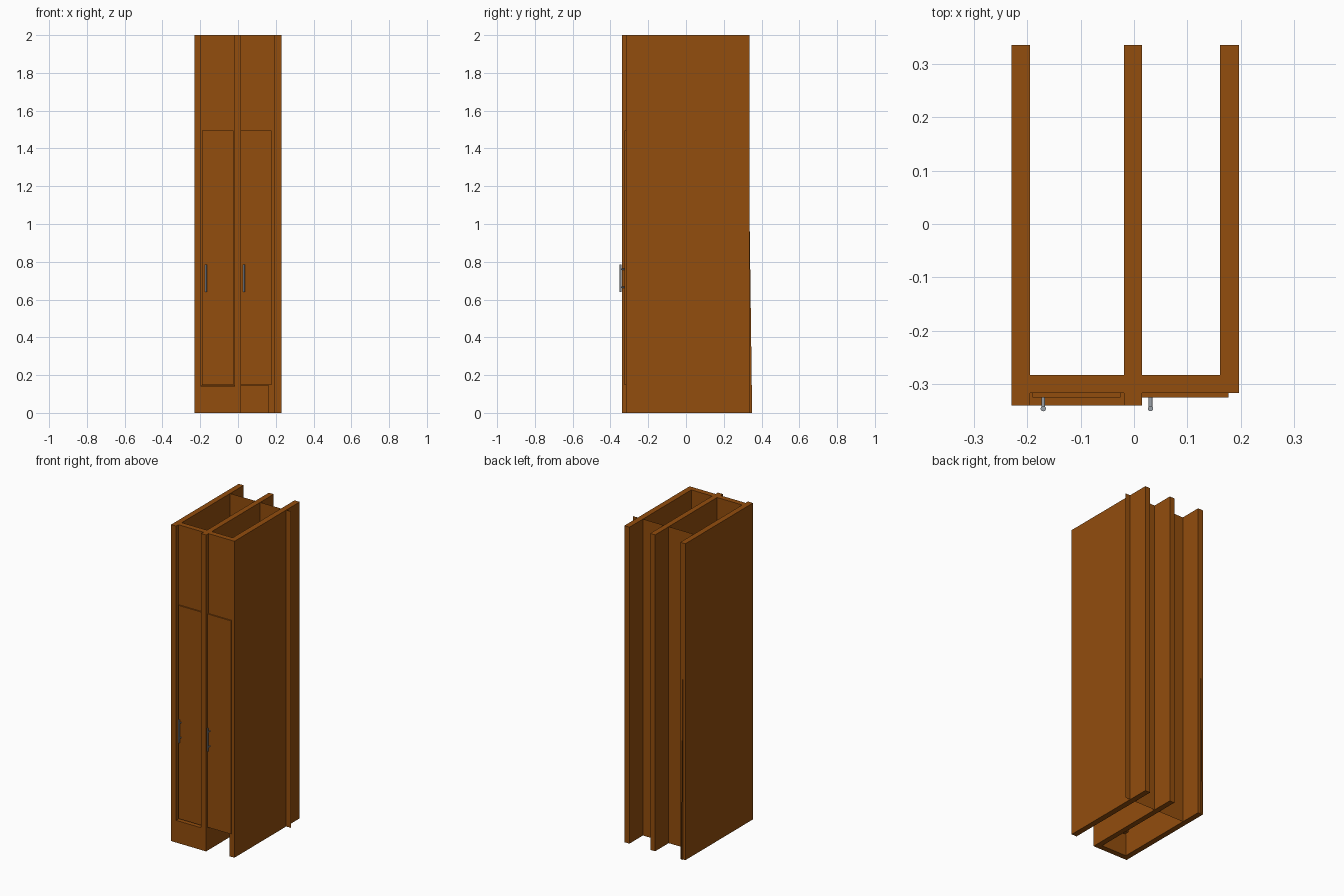
import bpy, bmesh, math

if "Cube" in bpy.data.objects:
    bpy.data.objects.remove(bpy.data.objects["Cube"])

def material(name, rgb):
    m = bpy.data.materials.new(name)
    m.diffuse_color = (*rgb, 1)
    m.use_nodes = True
    m.node_tree.nodes["Principled BSDF"].inputs["Base Color"].default_value = m.diffuse_color
    return m

WOOD = material("brown wood", (0.29, 0.075, 0.004))
METAL = material("grey metal", (0.33, 0.36, 0.40))

def finish(name, bm, mat):
    me = bpy.data.meshes.new(name)
    bm.to_mesh(me)
    bm.free()
    me.materials.append(mat)
    ob = bpy.data.objects.new(name, me)
    bpy.context.collection.objects.link(ob)
    return ob

def box(name, x, y, z, mat=WOOD):
    bm = bmesh.new()
    bmesh.ops.create_cube(bm, size=1)
    for v in bm.verts:
        v.co = [r[0] + (c + 0.5) * (r[1] - r[0]) for c, r in zip(v.co, (x, y, z))]
    return finish(name, bm, mat)

def sheet(name, pts):
    bm = bmesh.new()
    bm.faces.new([bm.verts.new(p) for p in pts])
    return finish(name, bm, WOOD)

def rod(name, loc, radius, length, axis):
    bpy.ops.mesh.primitive_cylinder_add(
        vertices=16, radius=radius, depth=length, location=loc,
        rotation=(math.pi / 2, 0, 0) if axis == 'Y' else (0, 0, 0))
    ob = bpy.context.object
    ob.name = name
    ob.data.materials.append(METAL)
    bpy.ops.object.shade_smooth_by_angle()

# upright side boards
box("left_side", (-0.23, -0.195), (-0.34, 0.335), (0, 2))
box("middle_divider", (-0.019, 0.015), (-0.34, 0.335), (0, 2))
box("right_side", (0.161, 0.197), (-0.317, 0.335), (0, 2))

# front boards behind the doors
box("left_front", (-0.195, -0.019), (-0.317, -0.283), (0.145, 2))
box("right_front", (0.015, 0.161), (-0.317, -0.283), (0.145, 2))

# plinth under the left bay only
box("plinth", (-0.195, -0.019), (-0.34, -0.305), (0, 0.14))

# doors
box("left_door", (-0.19, -0.025), (-0.325, -0.317), (0.147, 1.495))
box("right_door", (0.015, 0.177), (-0.325, -0.317), (0.147, 1.495))

# thin back sheet, sticking out on the right
sheet("back_sheet", [(-0.21, 0.2, 0), (0.23, 0.2, 0), (0.23, 0.2, 2), (-0.21, 0.2, 2)])

# slightly skewed sheet in the left side board
sheet("side_sheet", [(-0.212, 0.3, 0), (-0.212, 0.35, 0), (-0.212, 0.324, 2), (-0.212, 0.3, 2)])

# bar handles
for side, x in (("left", -0.17), ("right", 0.031)):
    rod(side + "_handle_bar", (x, -0.346, 0.713), 0.005, 0.145, 'Z')
    for z in (0.665, 0.76):
        rod(side + "_handle_post", (x, -0.335, z), 0.0035, 0.022, 'Y')
